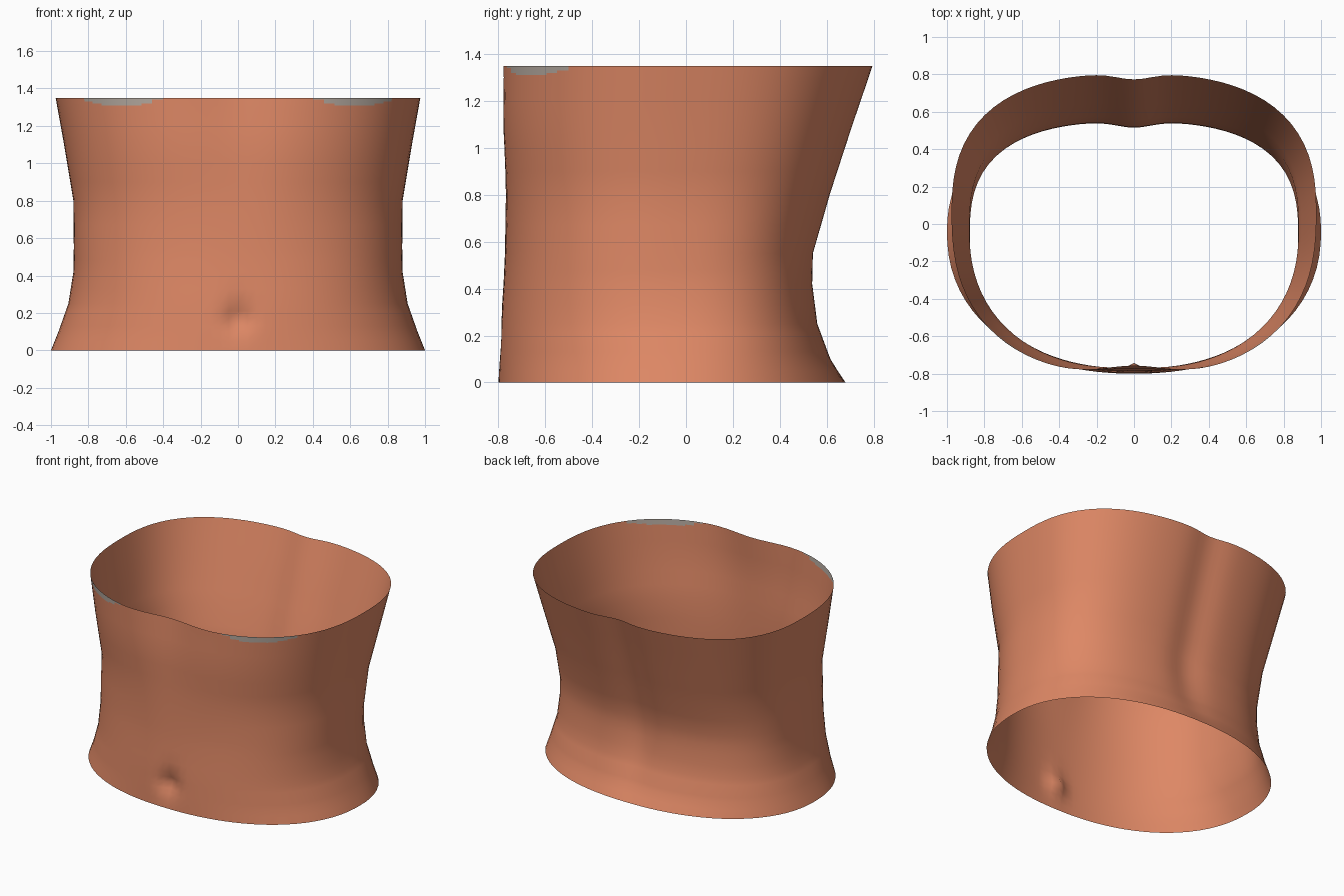
import bpy, bmesh, math

if "Cube" in bpy.data.objects:
    bpy.data.objects.remove(bpy.data.objects["Cube"])

COLS = 96
TOP = 1.35

# Key sections: z, half width, widest y, front y, back y,
# front squareness, back squareness, front groove, spine groove
KEYS = [
    (0.00, 1.000, -0.04, -0.800, 0.680, 2.20, 2.20, 0.00, 0.00),
    (0.10, 0.960, -0.04, -0.797, 0.622, 2.20, 2.35, 0.00, 0.01),
    (0.25, 0.907, -0.05, -0.790, 0.567, 2.25, 2.55, 0.00, 0.02),
    (0.42, 0.880, -0.06, -0.778, 0.545, 2.30, 2.70, 0.00, 0.03),
    (0.55, 0.878, -0.06, -0.772, 0.548, 2.30, 2.70, 0.00, 0.03),
    (0.80, 0.880, -0.03, -0.778, 0.620, 2.30, 2.70, 0.01, 0.03),
    (1.10, 0.930, 0.02, -0.803, 0.718, 2.40, 2.65, 0.03, 0.03),
    (1.35, 0.975, 0.05, -0.807, 0.803, 2.45, 2.60, 0.05, 0.03),
]


def section(z):
    """Blend the two key sections around height z."""
    for lo, hi in zip(KEYS, KEYS[1:]):
        if z <= hi[0] + 1e-6:
            t = (z - lo[0]) / (hi[0] - lo[0])
            return [p + (q - p) * t for p, q in zip(lo, hi)][1:]


def bump(d, width):
    return math.exp(-(d / width) ** 2)


def point(z, ang):
    a, yc, yf, yb, nf, nb, gf, gb = section(z)
    c, s = math.cos(ang), math.sin(ang)
    b, n = (yb - yc, nb) if s > 0 else (yc - yf, nf)
    r = (abs(c / a) ** n + abs(s / b) ** n) ** (-1 / n)
    x, y = r * c, yc + r * s
    if s > 0:
        y -= gb * bump(x, 0.13)                               # spine
    else:
        y += gf * bump(x, 0.24)                               # rib valley
        y += 0.05 * bump(x, 0.06) * bump(z - 0.17, 0.07)      # navel
    return x, y, z


def material(name, rgb):
    m = bpy.data.materials.new(name)
    m.diffuse_color = (*rgb, 1)
    m.use_nodes = True
    m.node_tree.nodes["Principled BSDF"].inputs["Base Color"].default_value = m.diffuse_color
    return m


# Open waist shell, with finer rows at the rim for the cloth patches
rows = [0, 0.05, 0.1, 0.13, 0.17, 0.21, 0.25, 0.33, 0.42, 0.48, 0.55,
        0.67, 0.8, 0.9, 1.0, 1.1, 1.2, 1.3, 1.31, 1.32, 1.33, 1.34, TOP]
bm = bmesh.new()
rings = [[bm.verts.new(point(z, 2 * math.pi * i / COLS)) for i in range(COLS)]
         for z in rows]
for low, high in zip(rings, rings[1:]):
    for i in range(COLS):
        j = (i + 1) % COLS
        f = bm.faces.new((low[i], low[j], high[j], high[i]))
        m = f.calc_center_median()
        # two grey crescents on the front of the top rim
        inside = ((abs(m.x) - 0.62) / 0.2) ** 2 + ((m.z - TOP) / 0.042) ** 2 < 1
        f.material_index = 1 if inside and m.y < 0 else 0
        f.smooth = True

mesh = bpy.data.meshes.new("waist")
bm.to_mesh(mesh)
bm.free()
mesh.materials.append(material("skin", (0.73, 0.245, 0.13)))
mesh.materials.append(material("grey cloth", (0.46, 0.40, 0.35)))
waist = bpy.data.objects.new("waist", mesh)
bpy.context.collection.objects.link(waist)
